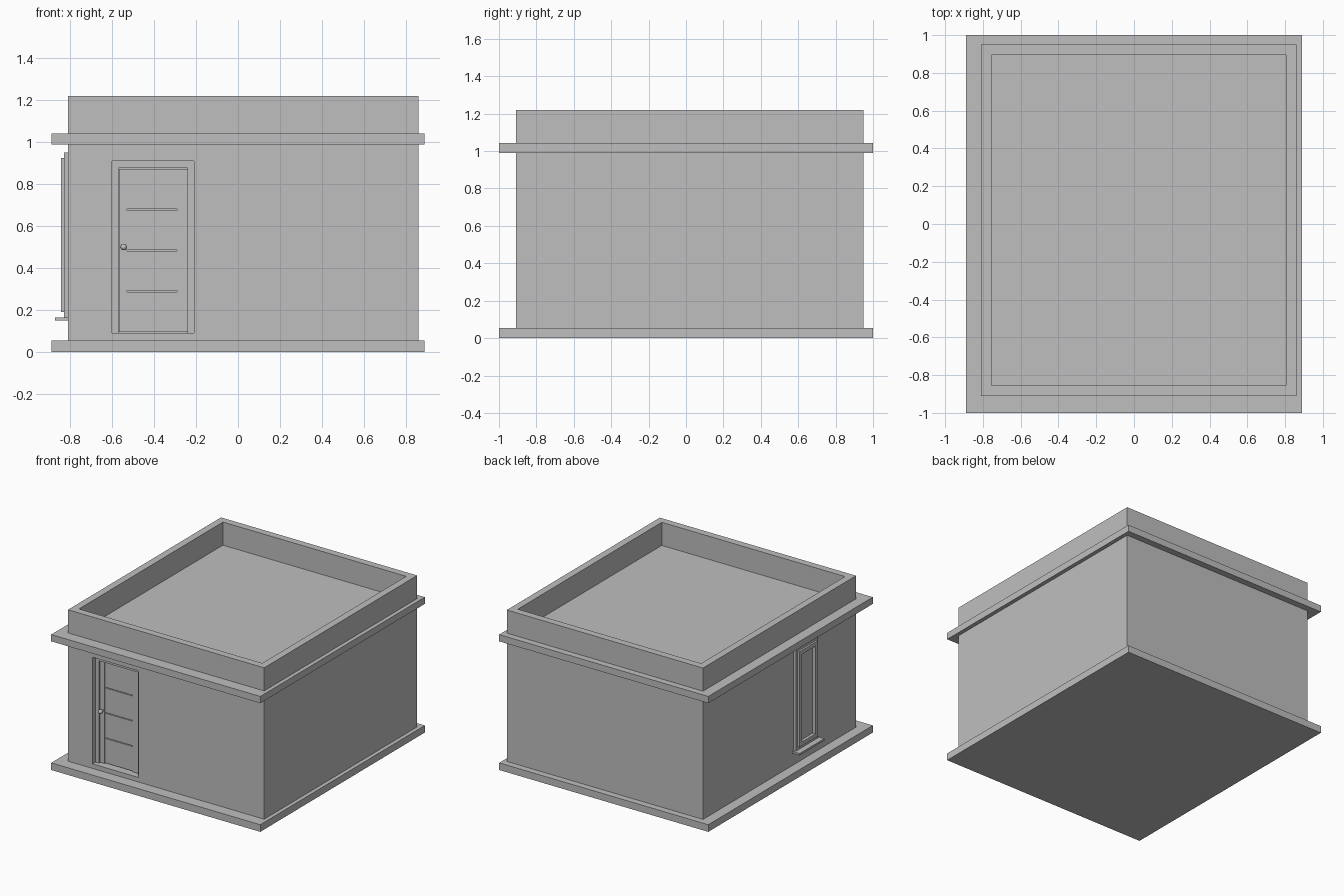
import bpy
import bmesh
from math import pi
from mathutils import Matrix

cube = bpy.data.objects.get("Cube")
if cube:
    bpy.data.objects.remove(cube, do_unlink=True)

grey = bpy.data.materials.new("plaster_grey")
grey.use_nodes = True
colour = (0.52, 0.52, 0.52, 1)
grey.diffuse_color = colour
grey.node_tree.nodes["Principled BSDF"].inputs["Base Color"].default_value = colour


def finish(name, bm):
    bmesh.ops.recalc_face_normals(bm, faces=bm.faces)
    mesh = bpy.data.meshes.new(name)
    bm.to_mesh(mesh)
    bm.free()
    mesh.materials.append(grey)
    obj = bpy.data.objects.new(name, mesh)
    bpy.context.collection.objects.link(obj)
    return obj


def box(name, x, y, z):
    """Box from (low, high) spans."""
    bm = bmesh.new()
    bmesh.ops.create_cube(bm, size=1)
    for v in bm.verts:
        v.co = [s[0] if c < 0 else s[1] for s, c in zip((x, y, z), v.co)]
    return finish(name, bm)


def ring(name, x, y, z, axis, width):
    """Rectangular frame whose hole runs along the axis."""
    spans = (x, y, z)
    a, b = [i for i in range(3) if i != axis]
    bm = bmesh.new()
    loops = []
    for depth, inset in ((0, 0), (1, 0), (1, width), (0, width)):
        loop = []
        for i, j in ((0, 0), (1, 0), (1, 1), (0, 1)):
            co = [0, 0, 0]
            co[axis] = spans[axis][depth]
            co[a] = spans[a][i] + (inset if i == 0 else -inset)
            co[b] = spans[b][j] + (inset if j == 0 else -inset)
            loop.append(bm.verts.new(co))
        loops.append(loop)
    for k in range(4):
        p, q = loops[k], loops[(k + 1) % 4]
        for i in range(4):
            j = (i + 1) % 4
            bm.faces.new((p[i], p[j], q[j], q[i]))
    return finish(name, bm)


# Building shell
wall_x, wall_y = (-0.81, 0.86), (-0.91, 0.95)
slab_x, slab_y = (-0.89, 0.89), (-1, 1)
box("base_slab", slab_x, slab_y, (0, 0.055))
walls = box("walls", wall_x, wall_y, (0.055, 0.99))
box("roof_slab", slab_x, slab_y, (0.99, 1.042))
ring("parapet", wall_x, wall_y, (1.042, 1.22), 2, 0.055)

# Door opening cut into the front wall
cutter = box("door_cutter", (-0.6, -0.21), (-1.1, -0.83), (0.09, 0.91))
cutter.hide_render = True
cut = walls.modifiers.new("door_opening", "BOOLEAN")
cut.object = cutter
cut.operation = "DIFFERENCE"
cut.solver = "EXACT"
bpy.context.view_layer.objects.active = walls
bpy.ops.object.modifier_apply(modifier=cut.name)
bpy.data.objects.remove(cutter, do_unlink=True)

# Door frame
frame_y = (-0.875, -0.83)
box("door_jamb_right", (-0.6, -0.57), frame_y, (0.09, 0.91))
box("door_jamb_left", (-0.24, -0.21), frame_y, (0.09, 0.91))
box("door_head", (-0.57, -0.24), frame_y, (0.877, 0.91))

# Door leaf: two stiles with four panels between
leaf_y = (-0.866, -0.83)
box("door_stile_right", (-0.568, -0.53), leaf_y, (0.095, 0.872))
box("door_stile_left", (-0.29, -0.242), leaf_y, (0.095, 0.872))
panel_height = 0.777 / 4
for i in range(4):
    bottom = 0.095 + i * panel_height
    box(f"door_panel_{i + 1}", (-0.53, -0.29), (-0.86, -0.83),
        (bottom + 0.003, bottom + panel_height - 0.003))

# Door knob
bm = bmesh.new()
turn = Matrix.Rotation(pi / 2, 4, "X")
bmesh.ops.create_cone(bm, cap_ends=True, segments=16, radius1=0.008, radius2=0.008,
                      depth=0.03, matrix=Matrix.Translation((-0.545, -0.875, 0.5)) @ turn)
bmesh.ops.create_uvsphere(bm, u_segments=16, v_segments=8, radius=0.015,
                          matrix=Matrix.Translation((-0.545, -0.893, 0.5)) @ turn)
knob = finish("door_knob", bm)
for face in knob.data.polygons:
    face.use_smooth = len(face.vertices) < 5

# Side window
ring("window_frame", (-0.83, -0.81), (-0.42, -0.15), (0.165, 0.95), 0, 0.03)
ring("window_sash", (-0.845, -0.81), (-0.397, -0.173), (0.19, 0.925), 0, 0.03)
box("window_pane", (-0.822, -0.81), (-0.37, -0.2), (0.215, 0.9))
box("window_sill", (-0.873, -0.81), (-0.435, -0.135), (0.15, 0.165))
